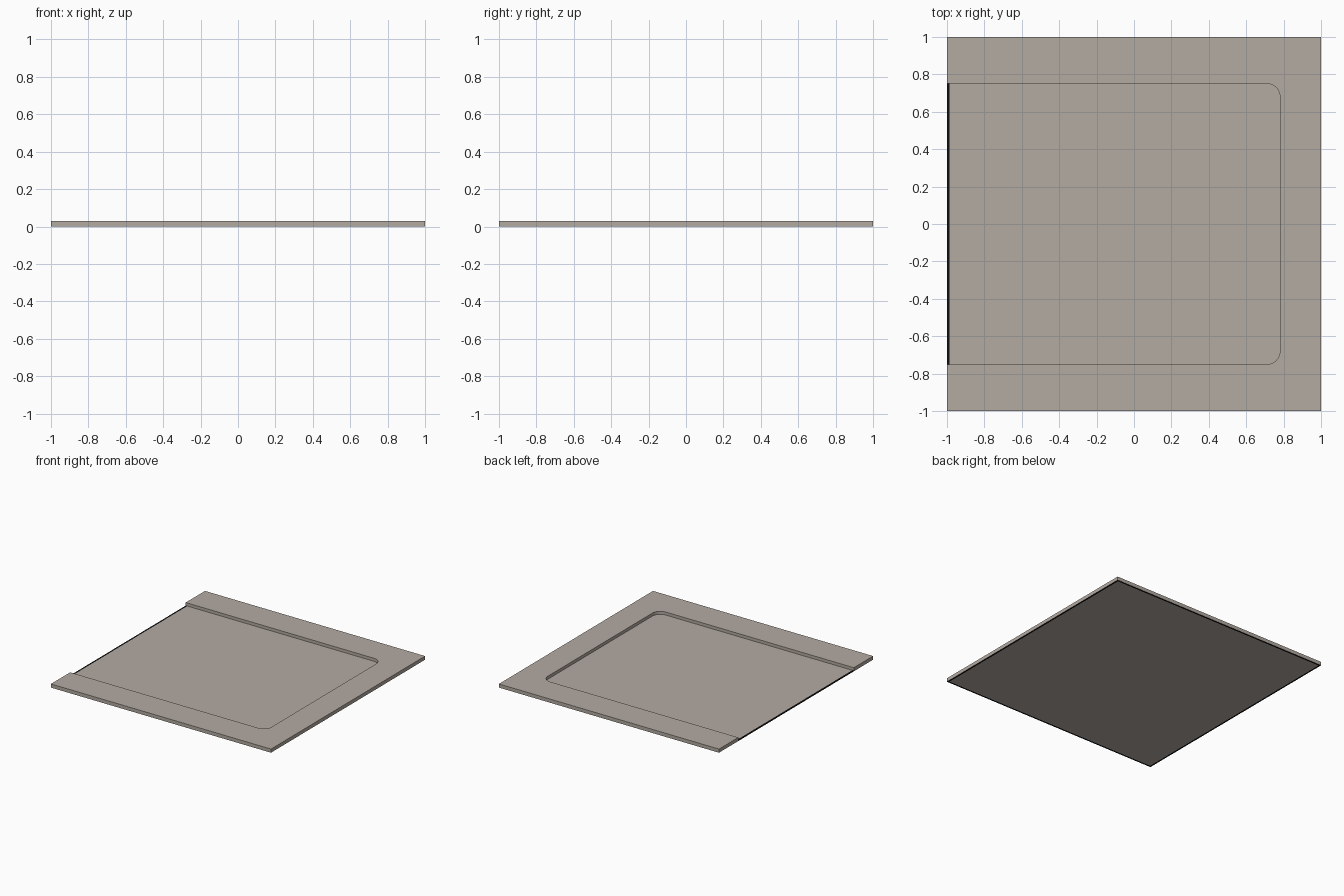
import bpy, bmesh, math

if "Cube" in bpy.data.objects:
    bpy.data.objects.remove(bpy.data.objects["Cube"])

TOP, FLOOR = 0.03, 0.005
INNER_X, INNER_Y, R = 0.78, 0.75, 0.07
EDGE = 0.986  # inner limit of the thin black border


def material(name, colour):
    m = bpy.data.materials.new(name)
    m.diffuse_color = (*colour, 1)
    m.use_nodes = True
    m.node_tree.nodes["Principled BSDF"].inputs["Base Color"].default_value = m.diffuse_color
    return m


grey = material("warm grey", (0.455, 0.405, 0.36))
black = material("black", (0.005, 0.005, 0.005))


def make(name, outline, height, is_black):
    """Extrude an outline, cut the border lines and colour faces by rule."""
    bm = bmesh.new()
    face = bm.faces.new([bm.verts.new((x, y, 0)) for x, y in outline])
    ext = bmesh.ops.extrude_face_region(bm, geom=[face])
    for v in ext["geom"]:
        if isinstance(v, bmesh.types.BMVert):
            v.co.z = height
    for n in ((1, 0, 0), (-1, 0, 0), (0, 1, 0), (0, -1, 0)):
        bmesh.ops.bisect_plane(bm, geom=bm.verts[:] + bm.edges[:] + bm.faces[:],
                               plane_co=[c * EDGE for c in n], plane_no=n)
    bmesh.ops.recalc_face_normals(bm, faces=bm.faces)
    bm.normal_update()
    for f in bm.faces:
        c = f.calc_center_median()
        f.material_index = int(is_black(f.normal, c))
    me = bpy.data.meshes.new(name)
    bm.to_mesh(me)
    bm.free()
    me.materials.append(grey)
    me.materials.append(black)
    bpy.context.collection.objects.link(bpy.data.objects.new(name, me))


def on_border(c):
    return max(abs(c.x), abs(c.y)) > EDGE


# Recess outline: open on the left, rounded corners on the right
half = [(INNER_X - R + R * math.cos(a), INNER_Y - R + R * math.sin(a))
        for a in (math.pi / 2 * i / 8 for i in range(9))]
recess = [(-1, -INNER_Y)] + [(x, -y) for x, y in reversed(half)] + half + [(-1, INNER_Y)]

# Raised rim around three sides, with a black border underneath
rim = [(-1, -1), (1, -1), (1, 1), (-1, 1)] + recess[::-1]
make("rim", rim, TOP, lambda n, c: n.z < -0.5 and on_border(c))

# Thin recessed floor with a black strip along its open edge
make("recessed_floor", recess, FLOOR, lambda n, c: on_border(c))
